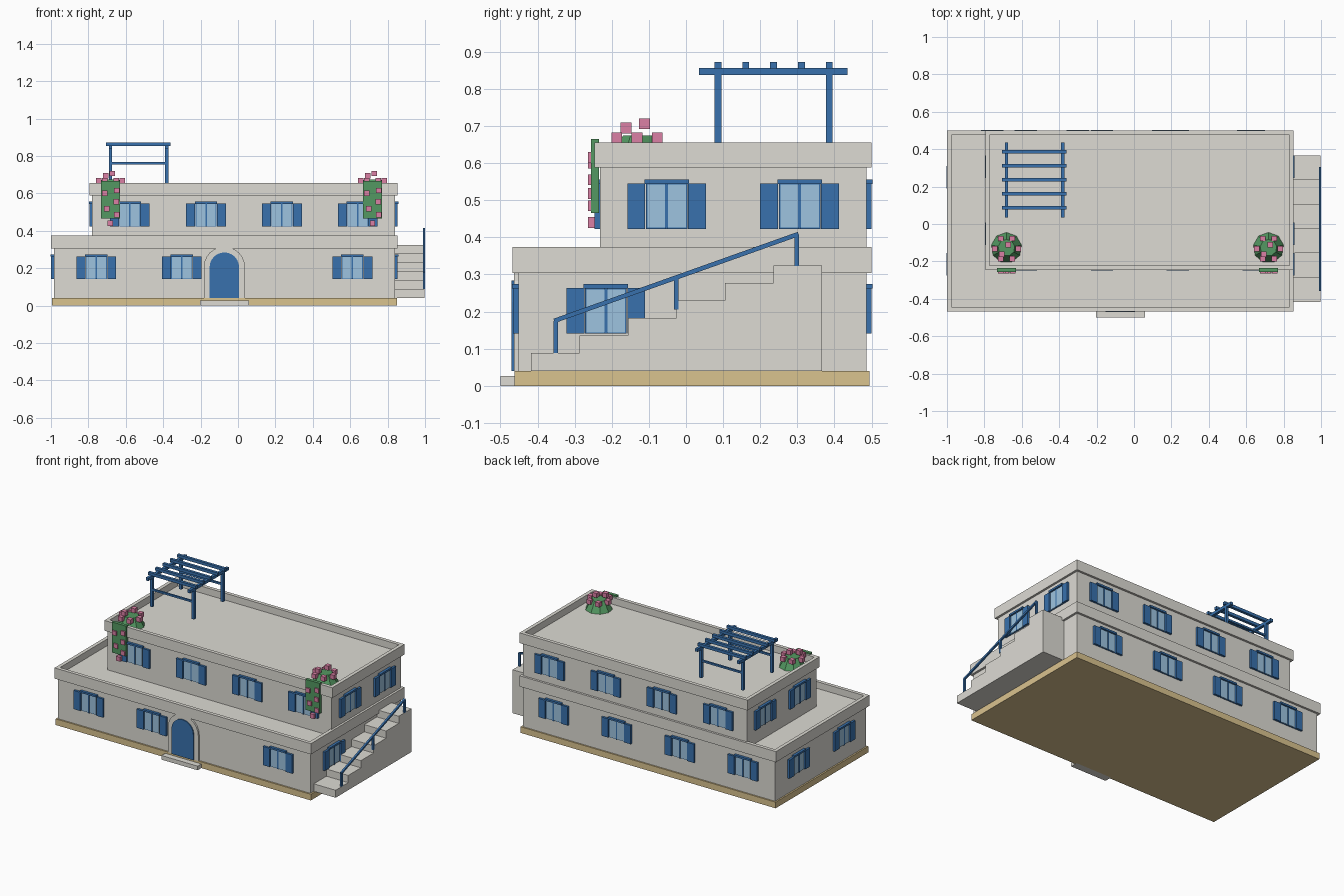
import bpy, bmesh, math
from mathutils import Matrix, Vector

if "Cube" in bpy.data.objects:
    bpy.data.objects.remove(bpy.data.objects["Cube"])


def mat(name, r, g, b):
    lin = [((c / 255 + 0.055) / 1.055) ** 2.4 for c in (r, g, b)]
    m = bpy.data.materials.new(name)
    m.diffuse_color = (*lin, 1)
    m.use_nodes = True
    m.node_tree.nodes["Principled BSDF"].inputs["Base Color"].default_value = m.diffuse_color
    return m


WALL = mat("whitewash", 221, 219, 212)
SAND = mat("sand stone", 218, 195, 143)
BLUE = mat("blue paint", 56, 113, 173)
GLASS = mat("window glass", 157, 196, 224)
GREEN = mat("leaf green", 84, 153, 98)
PINK = mat("flower pink", 219, 128, 165)


def finish(name, bm, mats):
    bmesh.ops.recalc_face_normals(bm, faces=bm.faces)
    me = bpy.data.meshes.new(name)
    bm.to_mesh(me)
    bm.free()
    for m in mats:
        me.materials.append(m)
    ob = bpy.data.objects.new(name, me)
    bpy.context.collection.objects.link(ob)
    return ob


def add_box(bm, lo, hi, idx=0):
    lo, hi = Vector(lo), Vector(hi)
    size = hi - lo
    M = Matrix.Translation((lo + hi) / 2) @ Matrix.Diagonal((*size, 1))
    vs = bmesh.ops.create_cube(bm, size=1, matrix=M)["verts"]
    for f in {f for v in vs for f in v.link_faces}:
        f.material_index = idx


def boxes(name, mats, parts):
    bm = bmesh.new()
    for p in parts:
        add_box(bm, *p)
    return finish(name, bm, mats)


def parapet(name, lo, hi, floor):
    """Roof slab with a raised rim around a sunken floor."""
    bm = bmesh.new()
    add_box(bm, lo, hi)
    top = max(bm.faces, key=lambda f: f.calc_center_median().z)
    bmesh.ops.inset_region(bm, faces=[top], thickness=0.033)
    new = bmesh.ops.extrude_discrete_faces(bm, faces=[top])["faces"][0]
    bmesh.ops.translate(bm, verts=new.verts, vec=(0, 0, floor - hi[2]))
    finish(name, bm, [WALL])


# Plinth, two storeys and their roofs
boxes("plinth", [SAND], [((-0.995, -0.462, 0), (0.85, 0.495, 0.04))])
boxes("lower_walls", [WALL], [((-0.985, -0.452, 0.04), (0.84, 0.486, 0.32))])
parapet("lower_parapet", (-1, -0.467, 0.304), (0.854, 0.5, 0.374), 0.33)
boxes("upper_walls", [WALL], [((-0.78, -0.232, 0.32), (0.84, 0.486, 0.60))])
parapet("upper_parapet", (-0.795, -0.246, 0.588), (0.854, 0.5, 0.655), 0.61)


# Windows: built facing -y, then turned to each wall
def window(name, x, y, z, angle):
    parts = [((-0.056, -0.005, 0), (0.056, 0.005, 0.124), 0),
             ((-0.06, -0.017, 0.121), (0.06, 0.005, 0.133), 0),
             ((-0.004, -0.011, 0), (0.004, 0.005, 0.122), 0)]
    for s in (-1, 1):
        a, b = sorted((s * 0.058, s * 0.106))
        parts.append(((a, -0.014, 0), (b, 0.005, 0.122), 0))
        a, b = sorted((s * 0.004, s * 0.052))
        parts.append(((a, -0.008, 0.003), (b, 0.004, 0.119), 1))
    ob = boxes(name, [BLUE, GLASS], parts)
    ob.matrix_world = (Matrix.Translation((x, y, z))
                       @ Matrix.Rotation(math.radians(angle), 4, "Z"))


LOW, UP = 0.141, 0.423
low_x = (-0.757, -0.301, 0.156, 0.612)
up_x = (-0.578, -0.171, 0.235, 0.641)
for i in range(4):
    if i != 2:                       # the door side has no third window
        window(f"front_lower_window_{i}", low_x[i], -0.452, LOW, 0)
    window(f"front_upper_window_{i}", up_x[i], -0.232, UP, 0)
    window(f"back_lower_window_{i}", low_x[i], 0.486, LOW, 180)
    window(f"back_upper_window_{i}", up_x[i], 0.486, UP, 180)
for i, (yl, yu) in enumerate(((-0.216, -0.052), (0.25, 0.306))):
    if i == 0:                       # the stair covers the other spot
        window("right_lower_window", 0.84, yl, LOW, 90)
    window(f"right_upper_window_{i}", 0.84, yu, UP, 90)
    window(f"left_lower_window_{i}", -0.985, yl, LOW, -90)
    window(f"left_upper_window_{i}", -0.78, yu, UP, -90)


# Arched doorway
def arch(name, m, half, y0, y1):
    cx, cz, n = -0.073, 0.205, 12
    pts = [(cx - half, 0.04), (cx + half, 0.04)]
    pts += [(cx + half * math.cos(math.pi * i / n),
             cz + half * math.sin(math.pi * i / n)) for i in range(n + 1)]
    bm = bmesh.new()
    face = bm.faces.new([bm.verts.new((x, y0, z)) for x, z in pts])
    ext = bmesh.ops.extrude_face_region(bm, geom=[face])["geom"]
    bmesh.ops.translate(bm, vec=(0, y1 - y0, 0),
                        verts=[g for g in ext if isinstance(g, bmesh.types.BMVert)])
    finish(name, bm, [m])


arch("door_surround", WALL, 0.11, -0.445, -0.463)
arch("door", BLUE, 0.079, -0.455, -0.470)
boxes("door_step", [WALL], [((-0.203, -0.5, 0), (0.058, -0.45, 0.027))])

# Outside stair
run = 0.1305
boxes("stair", [WALL],
      [((0.835, -0.417 + i * run, 0.04),
        (0.998, -0.417 + (i + 1) * run, 0.042 + 0.047 * (i + 1))) for i in range(6)])

# Handrail: three posts and one sloping bar
rail = bmesh.new()
for y, z0, z1 in ((-0.351, 0.089, 0.175), (-0.026, 0.205, 0.29), (0.299, 0.323, 0.408)):
    add_box(rail, (0.988, y - 0.006, z0), (1.0, y + 0.006, z1))
a, b = Vector((0.994, -0.355, 0.175)), Vector((0.994, 0.303, 0.409))
slope = math.atan2(b.z - a.z, b.y - a.y)
bmesh.ops.create_cube(rail, size=1, matrix=Matrix.Translation((a + b) / 2)
                      @ Matrix.Rotation(slope, 4, "X")
                      @ Matrix.Diagonal((0.012, (b - a).length, 0.012, 1)))
finish("handrail", rail, [BLUE])

# Pergola
px, py, h = (-0.682, -0.38), (0.086, 0.386), 0.009
boxes("pergola_posts", [BLUE],
      [((x - h, y - h, 0.65), (x + h, y + h, 0.84)) for x in px for y in py])
boxes("pergola_beams", [BLUE],
      [((x - h, 0.035, 0.837), (x + h, 0.435, 0.856)) for x in px])
boxes("pergola_rafters", [BLUE],
      [((-0.705, 0.086 + i * 0.075 - h, 0.853),
        (-0.36, 0.086 + i * 0.075 + h, 0.872)) for i in range(5)])
boxes("pergola_rails", [BLUE],
      [((px[0], y - 0.006, 0.755), (px[1], y + 0.006, 0.767)) for y in py])


# Flowering bushes with a trailing vine over the front edge
def blooms(name, centres):
    r = 0.0145
    boxes(name, [PINK], [((x - r, y - r, z - r), (x + r, y + r, z + r))
                         for x, y, z in centres])


for side, x in (("left", -0.682), ("right", 0.719)):
    bm = bmesh.new()
    bmesh.ops.create_cone(bm, cap_ends=True, segments=9, radius1=0.085, radius2=0.045,
                          depth=0.07, matrix=Matrix.Translation((x, -0.127, 0.64)))
    finish(f"{side}_bush", bm, [GREEN])
    ring = [(x + 0.063 * math.cos(i * math.pi / 3), -0.132 + 0.063 * math.sin(i * math.pi / 3),
             0.668) for i in range(6)]
    blooms(f"{side}_bush_flowers", ring + [(x - 0.025, -0.162, 0.695), (x + 0.01, -0.112, 0.706)])
    boxes(f"{side}_vine", [GREEN], [((x - 0.051, -0.256, 0.466), (x + 0.051, -0.235, 0.665))])
    blooms(f"{side}_vine_flowers",
           [(x + dx, -0.25, z) for dx, z in ((-0.03, 0.60), (0.033, 0.615), (0.03, 0.555),
                                             (-0.02, 0.518), (0.033, 0.485), (0.0, 0.44))])
